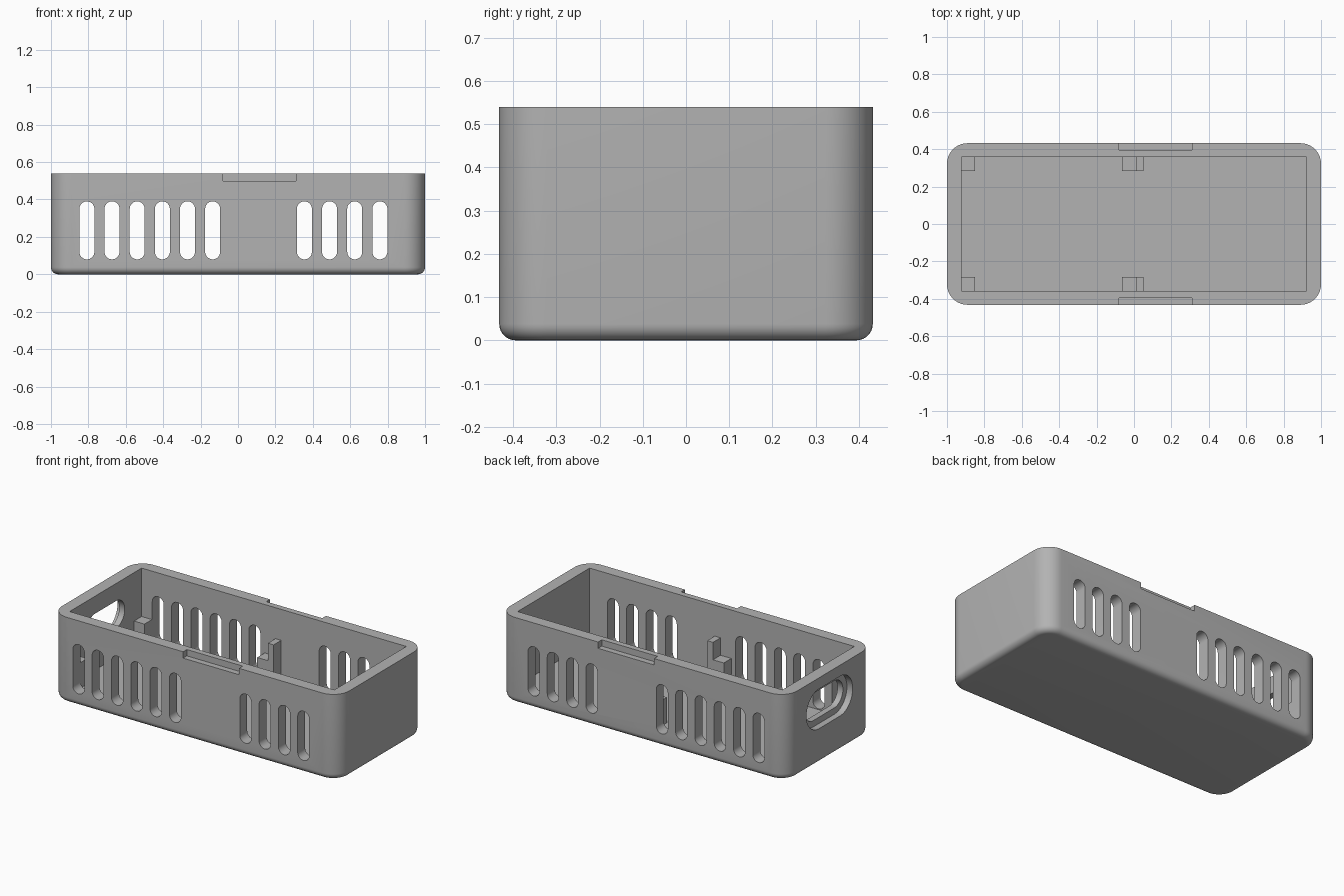
import bpy, bmesh, math
from mathutils import Vector

cube = bpy.data.objects.get("Cube")
if cube:
    bpy.data.objects.remove(cube, do_unlink=True)

HX, HY, H = 1.0, 0.432, 0.54      # outer half sizes and height
IX, IY, FLOOR = 0.922, 0.358, 0.075  # cavity half sizes and floor level
CORNER, FILLET = 0.11, 0.038

grey = bpy.data.materials.new("light grey plastic")
grey.use_nodes = True
colour = (0.45, 0.45, 0.45, 1)
grey.diffuse_color = colour
grey.node_tree.nodes["Principled BSDF"].inputs["Base Color"].default_value = colour


def outline(hx, hy, r, steps=10):
    """Rounded rectangle as a list of 2D points, counter-clockwise."""
    pts = []
    for q, (sx, sy) in enumerate([(1, 1), (-1, 1), (-1, -1), (1, -1)]):
        for i in range(steps + 1):
            a = (q + i / steps) * math.pi / 2
            p = (sx * (hx - r) + r * math.cos(a), sy * (hy - r) + r * math.sin(a))
            if not pts or math.dist(p, pts[-1]) > 1e-5:
                pts.append(p)
    if math.dist(pts[0], pts[-1]) < 1e-5:
        pts.pop()
    return pts


def loft(name, rings):
    """Solid through matching rings of 3D points, capped at both ends."""
    bm = bmesh.new()
    rows = [[bm.verts.new(p) for p in ring] for ring in rings]
    n = len(rows[0])
    for a, b in zip(rows, rows[1:]):
        for i in range(n):
            j = (i + 1) % n
            bm.faces.new((a[i], a[j], b[j], b[i]))
    bm.faces.new(rows[0][::-1])
    bm.faces.new(rows[-1])
    bmesh.ops.recalc_face_normals(bm, faces=bm.faces)
    mesh = bpy.data.meshes.new(name)
    bm.to_mesh(mesh)
    bm.free()
    mesh.materials.append(grey)
    ob = bpy.data.objects.new(name, mesh)
    bpy.context.collection.objects.link(ob)
    return ob


def box(name, x0, x1, y0, y1, z0, z1):
    rect = [(x0, y0), (x1, y0), (x1, y1), (x0, y1)]
    return loft(name, [[Vector((x, y, z)) for x, y in rect] for z in (z0, z1)])


def activate(ob):
    bpy.ops.object.select_all(action='DESELECT')
    ob.select_set(True)
    bpy.context.view_layer.objects.active = ob


def cut(target, cutter):
    cutter.hide_render = True
    activate(target)
    mod = target.modifiers.new("cut", 'BOOLEAN')
    mod.operation, mod.solver, mod.object = 'DIFFERENCE', 'EXACT', cutter
    bpy.ops.object.modifier_apply(modifier=mod.name)
    bpy.data.objects.remove(cutter, do_unlink=True)


# Outer body with rounded corners and a filleted bottom edge
rings = []
for i in range(8):
    a = i / 7 * math.pi / 2
    inset = FILLET * (1 - math.sin(a))
    z = FILLET * (1 - math.cos(a))
    rings.append([(x, y, z) for x, y in outline(HX - inset, HY - inset, CORNER - inset)])
rings.append([(x, y, H) for x, y in outline(HX, HY, CORNER)])
case = loft("case", rings)

# Square-cornered cavity
cut(case, box("cavity_cutter", -IX, IX, -IY, IY, FLOOR, 1))

# Vent slots through both long walls
slot_xs = [-0.808 + 0.1345 * i for i in range(6)] + [0.355 + 0.1345 * i for i in range(4)]
slot = outline(0.04, 0.155, 0.04)
for sx in slot_xs:
    cut(case, loft("slot_cutter", [[(sx + u, y, 0.235 + v) for u, v in slot] for y in (-0.6, 0.6)]))

# Latch notches in the outer half of both long rims
for y0, y1 in ((-0.6, -0.395), (0.395, 0.6)):
    cut(case, box("notch_cutter", -0.08, 0.31, y0, y1, 0.5, 0.7))

# Cable opening in the right end, with a wider shallow recess outside
for hy, r, x0, x1 in ((0.23, 0.125, -1.2, -0.96), (0.19, 0.085, -1.1, -0.8)):
    hole = outline(hy, r, r)
    cut(case, loft("opening_cutter", [[(x, u, 0.345 + v) for u, v in hole] for x in (x0, x1)]))

activate(case)
bpy.ops.object.shade_smooth_by_angle(angle=math.radians(30))

# Board supports along both long walls
for side, s in (("front", -1), ("back", 1)):
    ya, yb = sorted((s * 0.283, s * (IY + 0.01)))
    z0 = FLOOR - 0.01
    box(side + "_corner_support", -IX - 0.01, -0.85, ya, yb, z0, 0.235)
    box(side + "_middle_support", -0.065, 0.012, ya, yb, z0, 0.235)
    box(side + "_board_stop", 0.01, 0.05, ya, yb, z0, 0.345)
